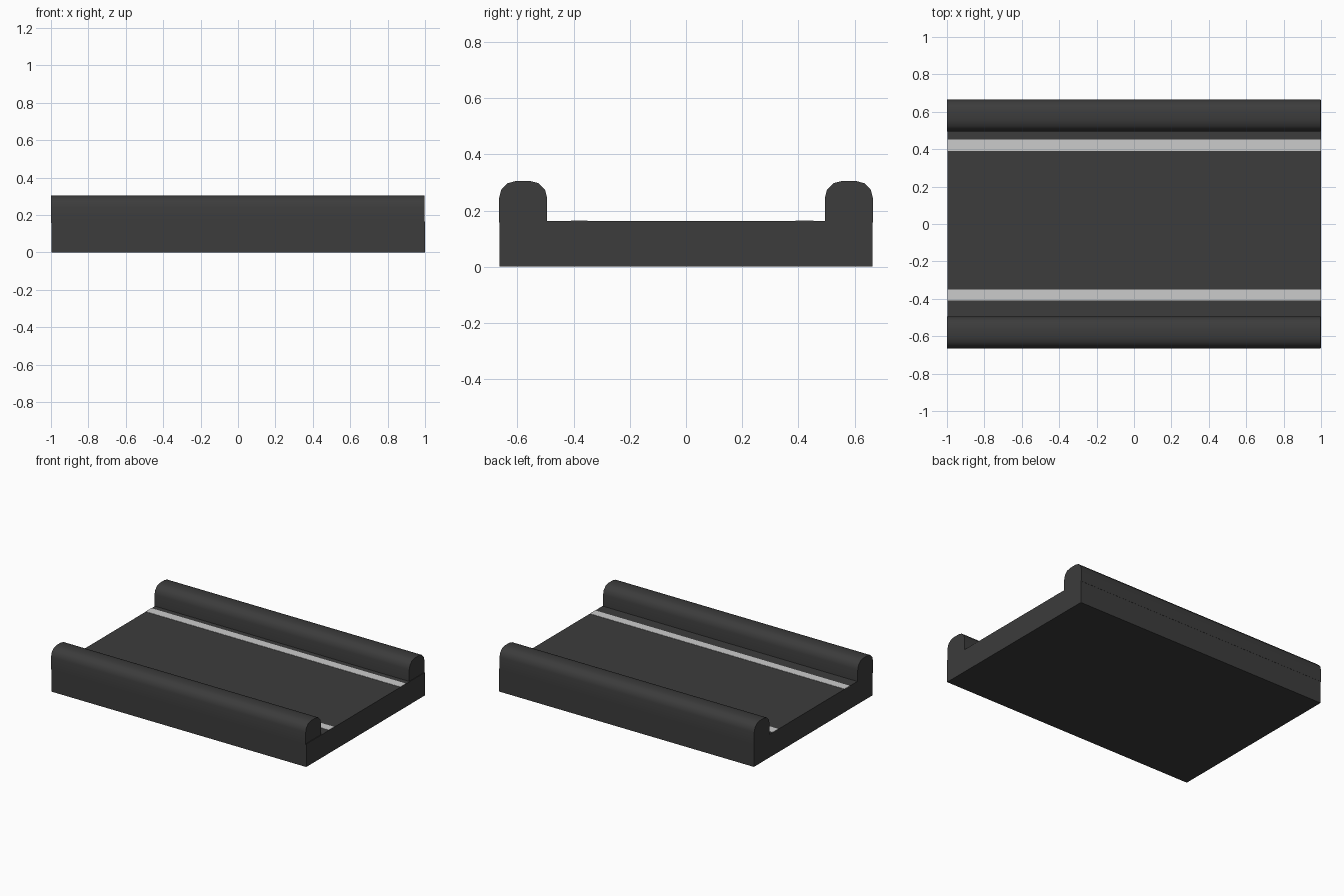
import bpy, math

if "Cube" in bpy.data.objects:
    bpy.data.objects.remove(bpy.data.objects["Cube"])

def material(name, v):
    m = bpy.data.materials.new(name)
    m.diffuse_color = (v, v, v, 1)
    m.use_nodes = True
    m.node_tree.nodes["Principled BSDF"].inputs["Base Color"].default_value = m.diffuse_color
    return m

asphalt = material("dark_grey", 0.045)
paint = material("light_grey", 0.6)

def prism(name, profile, x0, x1, mat):
    """Extrude a y-z profile along x."""
    n = len(profile)
    verts = [(x, y, z) for x in (x0, x1) for y, z in profile]
    faces = [tuple(reversed(range(n))), tuple(range(n, 2 * n))]
    faces += [(i, (i + 1) % n, (i + 1) % n + n, i + n) for i in range(n)]
    me = bpy.data.meshes.new(name)
    me.from_pydata(verts, [], faces)
    me.materials.append(mat)
    ob = bpy.data.objects.new(name, me)
    bpy.context.collection.objects.link(ob)
    return ob

def rect(y0, y1, z0, z1):
    return [(y0, z0), (y1, z0), (y1, z1), (y0, z1)]

TOP = 0.163

# Road slab
prism("road_slab", rect(-0.664, 0.664, 0, TOP), -0.997, 1.0, asphalt)

# Rounded side barriers
def barrier_profile(y0, y1, z0, z1, r, seg=3):
    pts = [(y0, z0), (y1, z0)]
    for cy, start in ((y1 - r, 0), (y0 + r, 90)):
        for i in range(seg + 1):
            a = math.radians(start + 90 * i / seg)
            pts.append((cy + r * math.cos(a), z1 - r + r * math.sin(a)))
    return pts

for name, y0, y1 in (("front_barrier", -0.665, -0.494), ("back_barrier", 0.494, 0.665)):
    ob = prism(name, barrier_profile(y0, y1, TOP - 0.005, 0.305, 0.06), -1.0, 0.996, asphalt)
    bpy.ops.object.select_all(action='DESELECT')
    ob.select_set(True)
    bpy.context.view_layer.objects.active = ob
    bpy.ops.object.shade_smooth_by_angle(angle=math.radians(40))

# Painted lane lines
for name, y0, y1 in (("front_line", -0.41, -0.35), ("back_line", 0.39, 0.453)):
    prism(name, rect(y0, y1, TOP - 0.002, TOP + 0.002), -0.997, 0.999, paint)
